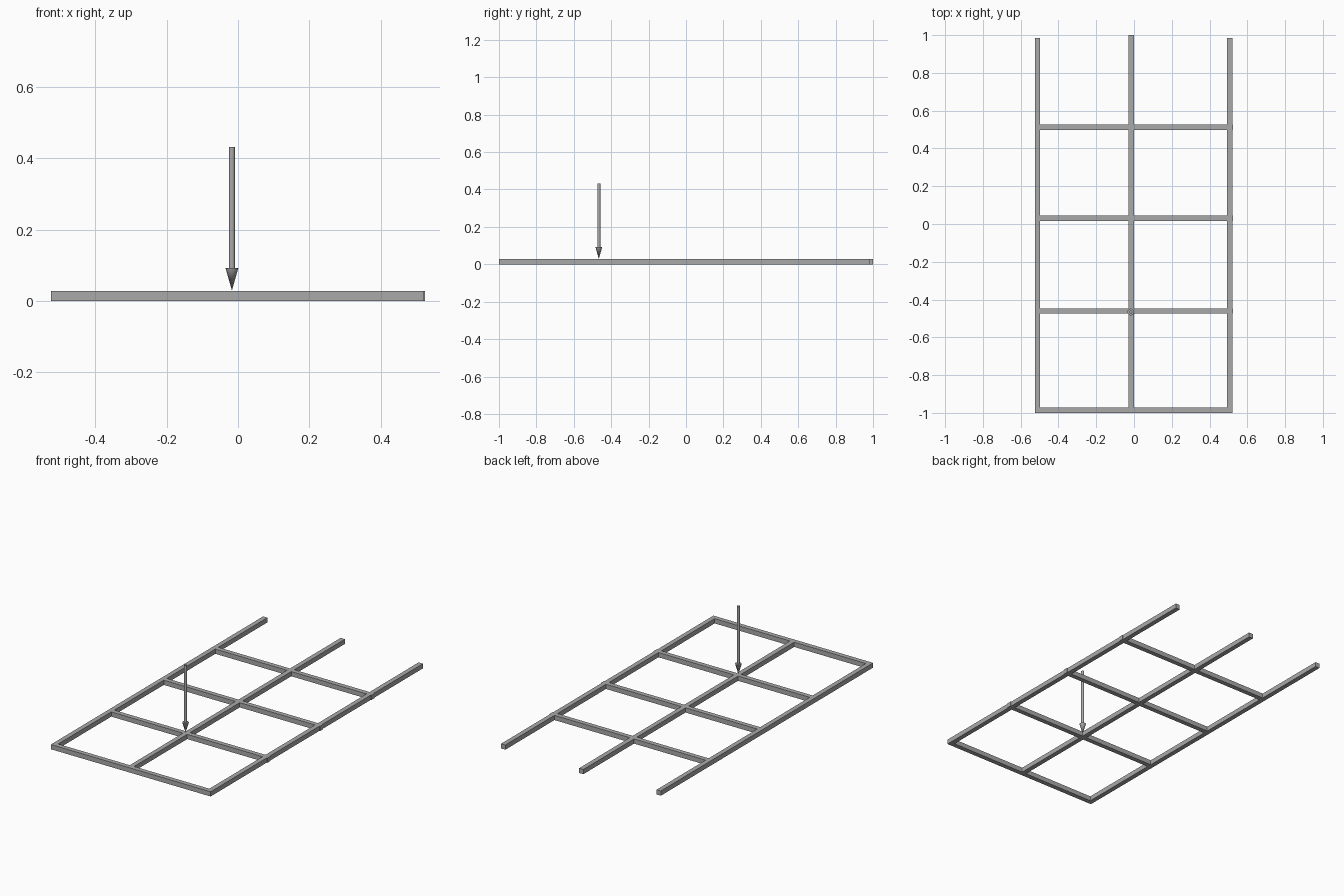
import bpy
from mathutils import Matrix

if "Cube" in bpy.data.objects:
    bpy.data.objects.remove(bpy.data.objects["Cube"])

grey = bpy.data.materials.new("grey")
grey.diffuse_color = (0.4, 0.4, 0.4, 1)
grey.use_nodes = True
grey.node_tree.nodes["Principled BSDF"].inputs["Base Color"].default_value = grey.diffuse_color
W, H = 0.028, 0.028      # beam width and height


def beam(name, x0, x1, y0, y1):
    bpy.ops.mesh.primitive_cube_add(size=1)
    ob = bpy.context.object
    ob.name = name
    ob.data.transform(Matrix.Translation(((x0 + x1) / 2, (y0 + y1) / 2, H / 2))
                      @ Matrix.Diagonal((x1 - x0, y1 - y0, H, 1)))
    ob.data.materials.append(grey)


def cone(name, r0, r1, z0, z1):
    bpy.ops.mesh.primitive_cone_add(vertices=16, radius1=r0, radius2=r1, depth=z1 - z0,
                                    location=(-0.017, -0.466, (z0 + z1) / 2))
    ob = bpy.context.object
    ob.name = name
    ob.data.materials.append(grey)
    bpy.ops.object.shade_smooth_by_angle()


# Long beams, open at the back
beam("left_beam", -0.525, -0.525 + W, -1 + W, 0.985)
beam("middle_beam", -0.028, 0.0, -1 + W, 1.0)
beam("right_beam", 0.493, 0.521, -1 + W, 0.985)

# Front beam and the three cross beams
beam("front_beam", -0.525, 0.521, -1, -1 + W)
for i, y in enumerate((-0.461, 0.03, 0.512)):
    beam(f"cross_beam_{i + 1}", -0.51, 0.525, y - W / 2, y + W / 2)

# Arrow pointing down at the first crossing
cone("arrow_head", 0.0, 0.018, 0.029, 0.092)
cone("arrow_shaft", 0.0085, 0.0085, 0.092, 0.432)
